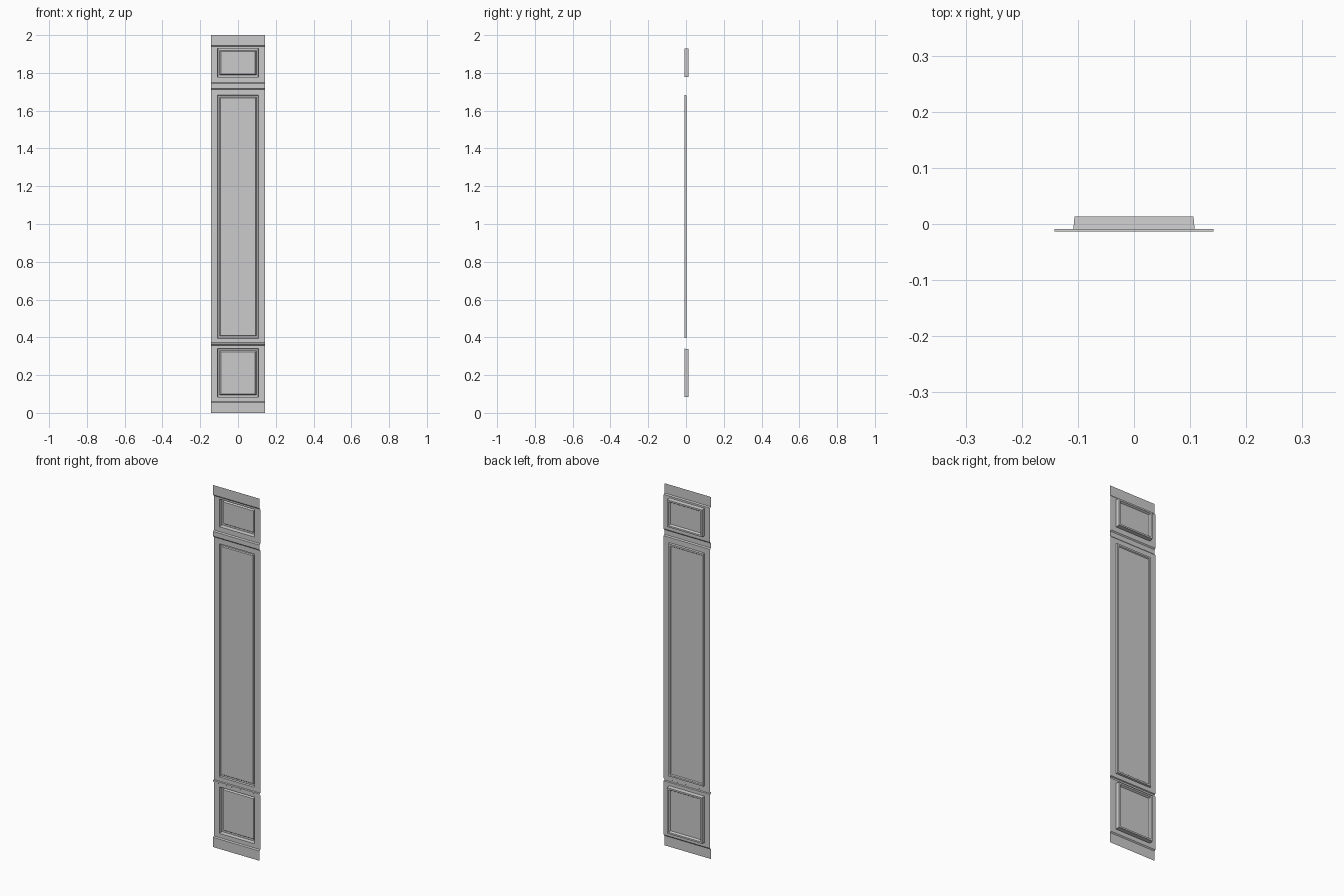
import bpy, bmesh

if "Cube" in bpy.data.objects:
    bpy.data.objects.remove(bpy.data.objects["Cube"])

HALF_W = 0.142          # half width of the whole board
OPEN_W = 0.108          # half width of each panel opening
FACE, PROUD, DEEP = -0.0085, -0.0135, 0.0137

# panel openings: name -> (bottom z, top z)
OPENINGS = {
    "lower_panel": (0.083, 0.34),
    "middle_panel": (0.395, 1.683),
    "upper_panel": (1.777, 1.93),
}


def make_object(name, bm):
    bmesh.ops.remove_doubles(bm, verts=bm.verts, dist=1e-6)
    mesh = bpy.data.meshes.new(name)
    bm.to_mesh(mesh)
    bm.free()
    obj = bpy.data.objects.new(name, mesh)
    bpy.context.collection.objects.link(obj)
    return obj


def quad(bm, pts):
    bm.faces.new([bm.verts.new(p) for p in pts])


def face_board():
    """Stepped vertical profile swept across the width, with open panels."""
    profile = [(0, PROUD), (0.054, PROUD), (0.060, FACE)]
    profile += [(z, FACE) for z in OPENINGS["lower_panel"]]
    profile += [(0.358, FACE), (0.361, PROUD), (0.369, PROUD), (0.372, FACE)]
    profile += [(z, FACE) for z in OPENINGS["middle_panel"]]
    profile += [(1.712, FACE), (1.718, PROUD), (1.744, PROUD), (1.75, FACE)]
    profile += [(z, FACE) for z in OPENINGS["upper_panel"]]
    profile += [(1.94, FACE), (1.946, PROUD), (2.0, PROUD)]
    columns = [-HALF_W, -OPEN_W, OPEN_W, HALF_W]
    bm = bmesh.new()
    for (z0, y0), (z1, y1) in zip(profile, profile[1:]):
        for i in range(3):
            if i == 1 and (z0, z1) in OPENINGS.values():
                continue
            a, b = columns[i], columns[i + 1]
            quad(bm, [(a, y0, z0), (b, y0, z0), (b, y1, z1), (a, y1, z1)])
    return make_object("face_board", bm)


def sunken_panel(name, z0, z1, section):
    """Nested rectangles (inset, y) joined into a recess, closed by a field."""
    rings = []
    for inset, y in section:
        w, lo, hi = OPEN_W - inset, z0 + inset, z1 - inset
        rings.append([(-w, y, lo), (w, y, lo), (w, y, hi), (-w, y, hi)])
    bm = bmesh.new()
    for outer, inner in zip(rings, rings[1:]):
        for i in range(4):
            j = (i + 1) % 4
            quad(bm, [outer[i], outer[j], inner[j], inner[i]])
    quad(bm, rings[-1])
    return make_object(name, bm)


# deep channel with raised field, and a shallower one for the tall panel
deep = [(0, FACE), (0.002, DEEP), (0.011, DEEP), (0.017, 0.004)]
shallow = [(0, FACE), (0.002, 0.002), (0.011, 0.002), (0.015, -0.003)]

face_board()
for name, (z0, z1) in OPENINGS.items():
    sunken_panel(name, z0, z1, shallow if name == "middle_panel" else deep)
